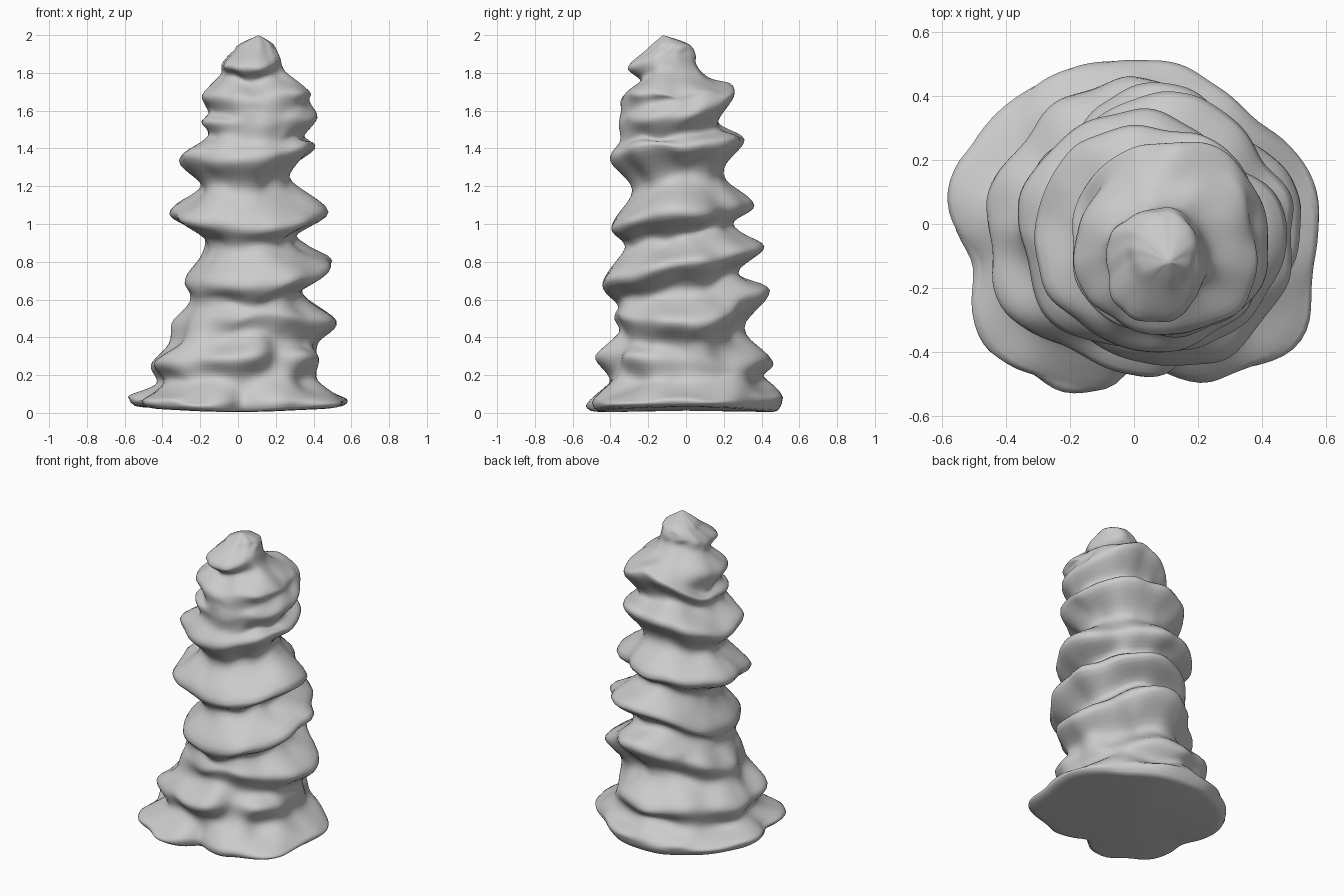
import bpy, bmesh
from math import sin, cos, pi, radians, exp
from mathutils import Vector, noise

if "Cube" in bpy.data.objects:
    bpy.data.objects.remove(bpy.data.objects["Cube"])

# Four side profiles (distance from axis, height), alternating ledge / hollow
RIGHT = [(.57, .07), (.43, .17), (.44, .27), (.42, .36), (.52, .48), (.34, .64), (.50, .79), (.30, .93), (.49, 1.05),
         (.27, 1.24), (.41, 1.40), (.35, 1.46), (.43, 1.57), (.38, 1.65), (.38, 1.70), (.25, 1.80), (.22, 1.89), (.19, 1.95)]
BACK = [(.51, .08), (.40, .18), (.47, .29), (.30, .45), (.44, .65), (.27, .75), (.41, .88), (.24, .99), (.37, 1.11),
        (.20, 1.26), (.31, 1.45), (.18, 1.54), (.26, 1.70), (.24, 1.74), (.13, 1.78), (.06, 1.84), (.05, 1.90), (.02, 1.95)]
LEFT = [(.57, .08), (.43, .15), (.46, .26), (.35, .38), (.32, .50), (.26, .61), (.28, .71), (.17, .91), (.36, 1.05),
        (.20, 1.20), (.31, 1.35), (.16, 1.46), (.20, 1.52), (.15, 1.58), (.19, 1.68), (.08, 1.78), (.08, 1.85), (.01, 1.94)]
FRONT = [(.50, .05), (.41, .17), (.47, .30), (.33, .42), (.37, .51), (.36, .58), (.46, .68), (.32, .87), (.41, .99),
         (.27, 1.17), (.40, 1.34), (.34, 1.44), (.36, 1.54), (.345, 1.60), (.34, 1.68), (.24, 1.76), (.31, 1.83), (.18, 1.95)]
# Lobes, notches and dents: angle, amount, width, keyed by control loop
BUMPS = {
    0: [(222, .07, 13), (323, .10, 14), (272, -.07, 8), (195, -.04, 10), (245, .05, 10), (293, .03, 8), (45, -.04, 20)],
    2: [(45, -.04, 25), (135, -.07, 25), (300, -.04, 12)],
    3: [(45, -.03, 25), (135, -.03, 25)],
    4: [(45, -.08, 25), (135, -.03, 25)],
    6: [(45, -.02, 25)],
    8: [(45, -.09, 28)],
}


def loop_point(i, a):
    """Blend the four profiles around one control loop."""
    e, n, w, s = RIGHT[i], BACK[i], LEFT[i], FRONT[i]
    cx, cy = (e[0] - w[0]) / 2, (n[0] - s[0]) / 2
    rx, ry = (e[0] + w[0]) / 2, (n[0] + s[0]) / 2
    c, d = cos(a), sin(a)
    r = rx * c * c + ry * d * d
    z = (e if c > 0 else w)[1] * c * c + (n if d > 0 else s)[1] * d * d
    for deg, amp, width in BUMPS.get(i, []):
        off = (a - radians(deg) + pi) % (2 * pi) - pi
        r += amp * exp(-(off / radians(width)) ** 2)
    # angular wobble that differs on every ledge
    r *= 1 + .06 * noise.noise(Vector((c * 2.2, d * 2.2, i * 3.7)))
    z += .03 * min(1, i) * min(1, (17 - i) / 4) * noise.noise(Vector((c * 1.8, d * 1.8, i * 5.3 + 9)))
    return Vector((cx + r * c, cy + r * d, z))


def spline(p0, p1, p2, p3, t):
    return .5 * (2 * p1 + (p2 - p0) * t + (2 * p0 - 5 * p1 + 4 * p2 - p3) * t * t + (3 * p1 - p0 - 3 * p2 + p3) * t ** 3)


def column(a):
    """One vertical strip of points from foot to tip."""
    foot = loop_point(0, a)
    under = Vector((foot.x * .95, foot.y * .95, .018 + .014 * cos(2 * a)))
    pts = [under] + [loop_point(i, a) for i in range(len(RIGHT))] + [Vector((.11, -.12, 2))]
    out = []
    for k in range(len(pts) - 1):
        q = [pts[max(0, min(len(pts) - 1, k + j))] for j in (-1, 0, 1, 2)]
        out += [spline(*q, s / SUB) for s in range(SUB)]
    # small clay-like lumps, stronger near the foot
    for p in out[SUB:-SUB]:
        amp = .035 if p.z < .6 else .022
        p += Vector((cos(a), sin(a), .3)) * noise.noise(p * 5.5) * amp
    return out


# Build the mound skin
SEG, SUB = 112, 6
grid_points = [column(2 * pi * k / SEG) for k in range(SEG)]
bm = bmesh.new()
grid = [[bm.verts.new(p) for p in col] for col in grid_points]
tip = bm.verts.new((.11, -.12, 2))
base = bm.verts.new((0, 0, .01))
for k in range(SEG):
    a, b = grid[k], grid[(k + 1) % SEG]
    for j in range(len(a) - 1):
        bm.faces.new((a[j], b[j], b[j + 1], a[j + 1]))
    bm.faces.new((a[-1], b[-1], tip))
    bm.faces.new((b[0], a[0], base))
for v in bm.verts:
    v.co.z = max(0, v.co.z)
bmesh.ops.recalc_face_normals(bm, faces=bm.faces)
for f in bm.faces:
    f.smooth = True
mesh = bpy.data.meshes.new("ringed_mound")
bm.to_mesh(mesh)
bm.free()
mound = bpy.data.objects.new("ringed_mound", mesh)
bpy.context.collection.objects.link(mound)

# Soften the lumps slightly
soft = mound.modifiers.new("soften", 'SMOOTH')
soft.factor, soft.iterations = .4, 1
